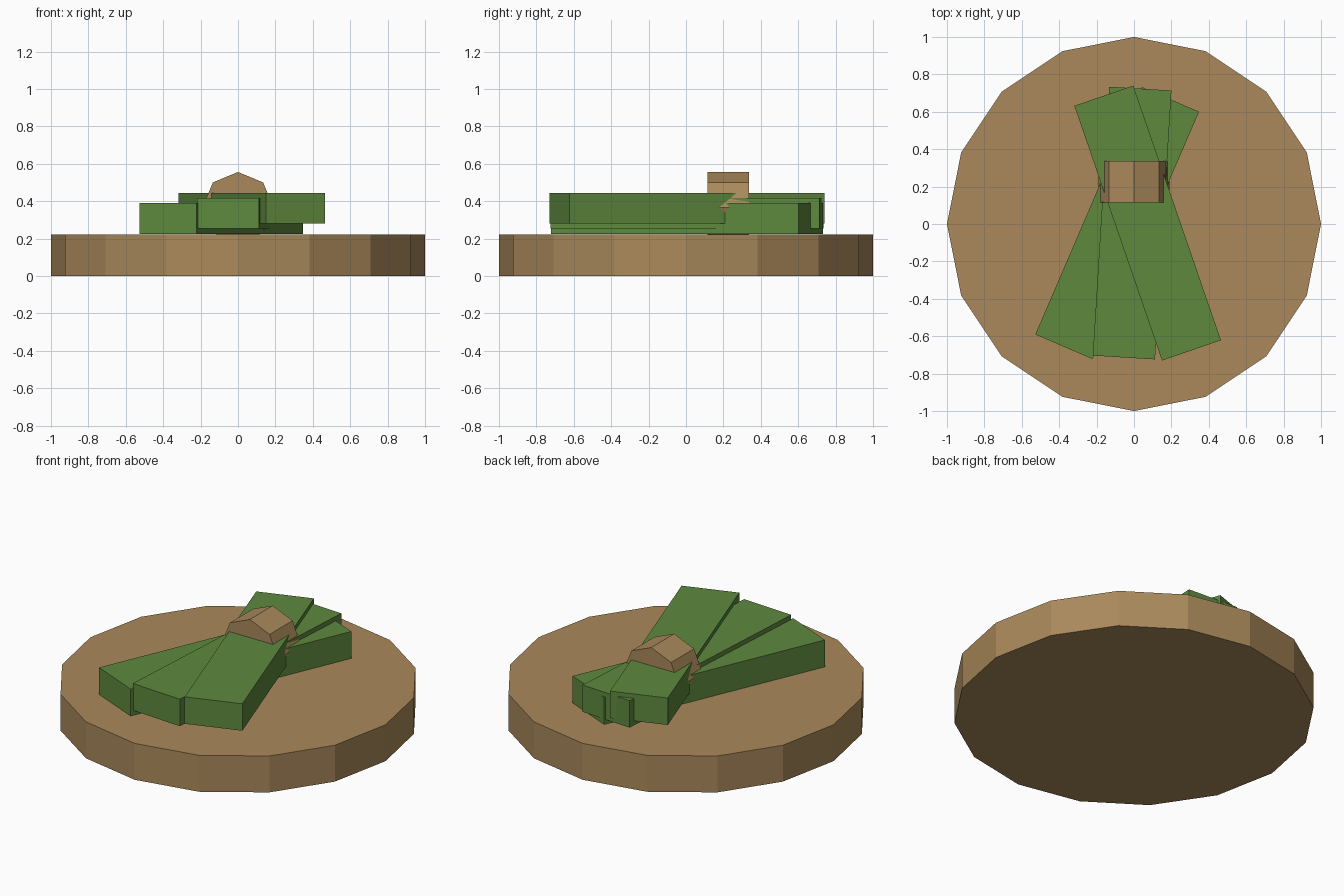
import bpy
import math

if "Cube" in bpy.data.objects:
    bpy.data.objects.remove(bpy.data.objects["Cube"])


def material(name, colour):
    m = bpy.data.materials.new(name)
    m.diffuse_color = (*colour, 1)
    m.use_nodes = True
    m.node_tree.nodes["Principled BSDF"].inputs["Base Color"].default_value = m.diffuse_color
    return m


tan = material("tan", (0.40, 0.25, 0.105))
green = material("green", (0.112, 0.25, 0.048))


def finish(name, mat):
    ob = bpy.context.object
    ob.name = name
    ob.data.materials.append(mat)
    return ob


# Round plate with sixteen flat sides
bpy.ops.mesh.primitive_cylinder_add(vertices=16, radius=1, depth=0.223,
                                    location=(0, 0, 0.1115))
finish("plate", tan)


# Fanned bundle of stacked slabs: centre x, bottom height, turn in degrees
def slab(name, x, bottom, turn):
    bpy.ops.mesh.primitive_cube_add(size=1, location=(x, 0.005, bottom + 0.0825),
                                    rotation=(0, 0, math.radians(turn)))
    ob = finish(name, green)
    ob.scale = (0.333, 1.44, 0.165)


slab("lower_stalk", -0.09, 0.225, -23.3)
slab("middle_stalk", -0.01, 0.253, -3.5)
slab("upper_stalk", 0.073, 0.28, 19)

# Eight-sided band tied around the bundle
bpy.ops.mesh.primitive_cylinder_add(vertices=8, radius=0.19, depth=0.222,
                                    location=(0, 0.225, 0.366),
                                    rotation=(math.pi / 2, 0, 0))
finish("band", tan)
